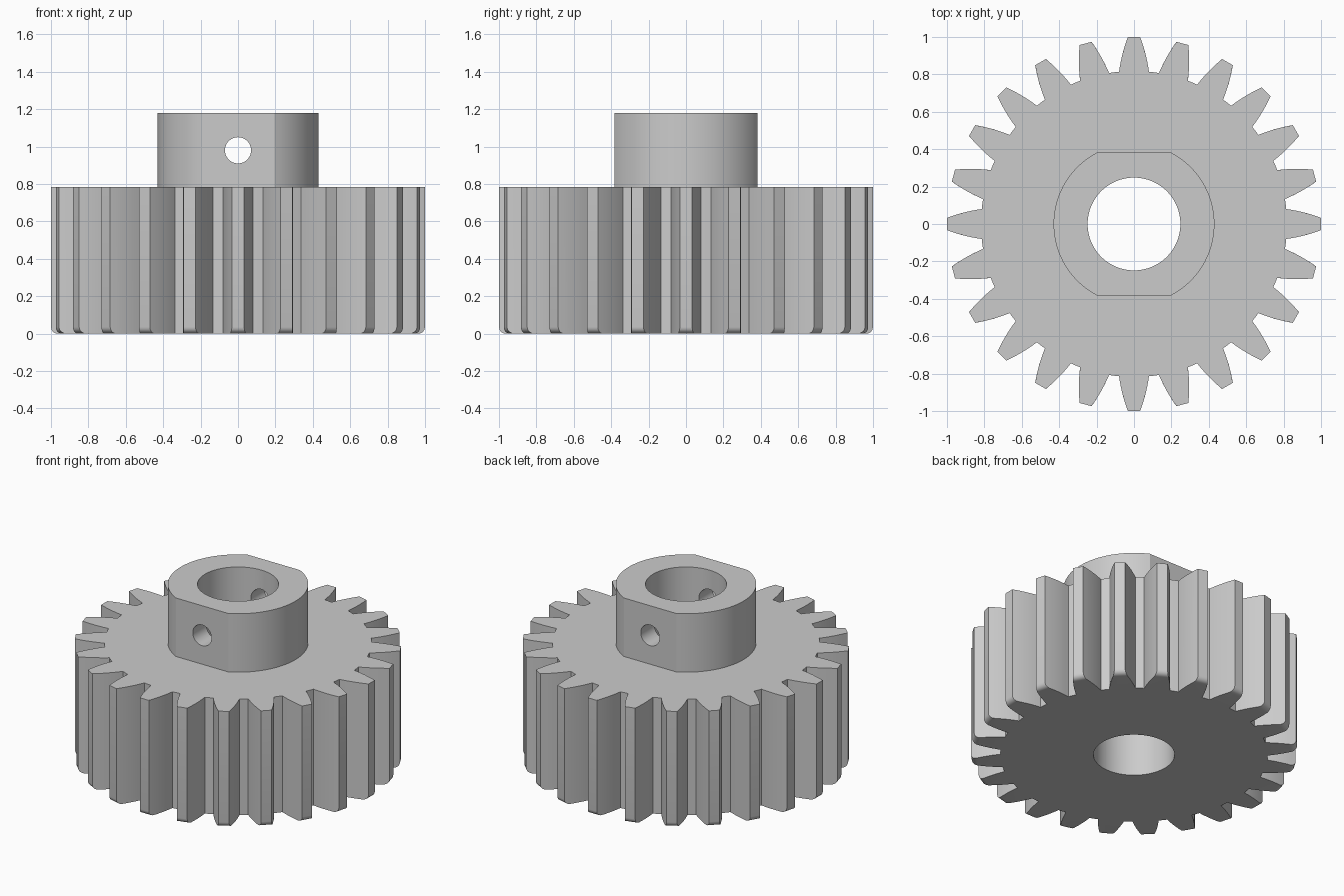
import bpy, bmesh, math

if "Cube" in bpy.data.objects:
    bpy.data.objects.remove(bpy.data.objects["Cube"], do_unlink=True)

TEETH = 24
ROOT_R, TIP_R = 0.818, 1.0
GEAR_H, TOP_Z = 0.785, 1.18
HUB_R, HUB_FLAT = 0.43, 0.383
BORE_R = 0.248
SCREW_R, SCREW_Z = 0.07, 0.98
ROUND = 0.035          # rounding of the lower tooth tips

grey = bpy.data.materials.new("light grey metal")
grey.use_nodes = True
colour = (0.6, 0.6, 0.6, 1)
grey.diffuse_color = colour
grey.node_tree.nodes["Principled BSDF"].inputs["Base Color"].default_value = colour


def loft(name, rings):
    """Skin a stack of (outline, height) rings and cap both ends."""
    bm = bmesh.new()
    loops = [[bm.verts.new((x, y, z)) for x, y in pts] for pts, z in rings]
    for low, high in zip(loops, loops[1:]):
        for i in range(len(low)):
            j = (i + 1) % len(low)
            bm.faces.new((low[i], low[j], high[j], high[i]))
    bm.faces.new(loops[0][::-1])
    bm.faces.new(loops[-1])
    mesh = bpy.data.meshes.new(name)
    bm.to_mesh(mesh)
    bm.free()
    mesh.materials.append(grey)
    obj = bpy.data.objects.new(name, mesh)
    bpy.context.collection.objects.link(obj)
    return obj


def circle(radius, sides):
    return [(radius * math.cos(math.tau * i / sides),
             radius * math.sin(math.tau * i / sides)) for i in range(sides)]


def half_width(r):
    """Half the tooth thickness at radius r, a convex flank."""
    t = (r - ROOT_R) / (TIP_R - ROOT_R)
    return 0.080 - 0.025 * t - 0.022 * t * t


def gear_outline(tip):
    steps = 6
    radii = [ROOT_R + (tip - ROOT_R) * i / steps for i in range(steps + 1)]
    flank = [(r, math.asin(half_width(r) / r)) for r in radii]
    tooth = [(r, -a) for r, a in flank] + [(r, a) for r, a in reversed(flank)]
    tooth.append((ROOT_R, math.pi / TEETH))      # middle of the valley
    pts = []
    for k in range(TEETH):
        turn = math.tau * k / TEETH
        pts += [(r * math.cos(a + turn), r * math.sin(a + turn)) for r, a in tooth]
    return pts


def combine(target, other, operation):
    mod = target.modifiers.new(operation.lower(), 'BOOLEAN')
    mod.operation, mod.solver, mod.object = operation, 'EXACT', other
    bpy.context.view_layer.objects.active = target
    bpy.ops.object.modifier_apply(modifier=mod.name)
    bpy.data.objects.remove(other, do_unlink=True)


# Toothed wheel, with the lower tooth tips rounded over
rings = []
for i in range(6):
    a = math.pi / 2 * i / 5
    rings.append((gear_outline(TIP_R - ROUND * (1 - math.sin(a))), ROUND * (1 - math.cos(a))))
rings.append((gear_outline(TIP_R), GEAR_H))
gear = loft("gear_with_hub", rings)

# Hub with two flats: arcs on the left and right, straight front and back
limit = math.asin(HUB_FLAT / HUB_R)
arc = [-limit + 2 * limit * i / 32 for i in range(33)]
hub_outline = [(HUB_R * math.cos(a + side), HUB_R * math.sin(a + side))
               for side in (0, math.pi) for a in arc]
hub = loft("hub", [(hub_outline, GEAR_H - 0.2), (hub_outline, TOP_Z)])
combine(gear, hub, 'UNION')

# Shaft bore
bore = circle(BORE_R, 96)
combine(gear, loft("bore_cutter", [(bore, -0.2), (bore, TOP_Z + 0.2)]), 'DIFFERENCE')

# Set screw hole through both flats
hole = circle(SCREW_R, 40)
drill = loft("screw_cutter", [(hole, -0.6), (hole, 0.6)])
drill.rotation_euler.x = math.pi / 2
drill.location.z = SCREW_Z
bpy.context.view_layer.update()
combine(gear, drill, 'DIFFERENCE')

# Smooth the curved walls and keep the edges crisp
bpy.ops.object.select_all(action='DESELECT')
gear.select_set(True)
bpy.context.view_layer.objects.active = gear
bpy.ops.object.shade_smooth_by_angle(angle=math.radians(25))
